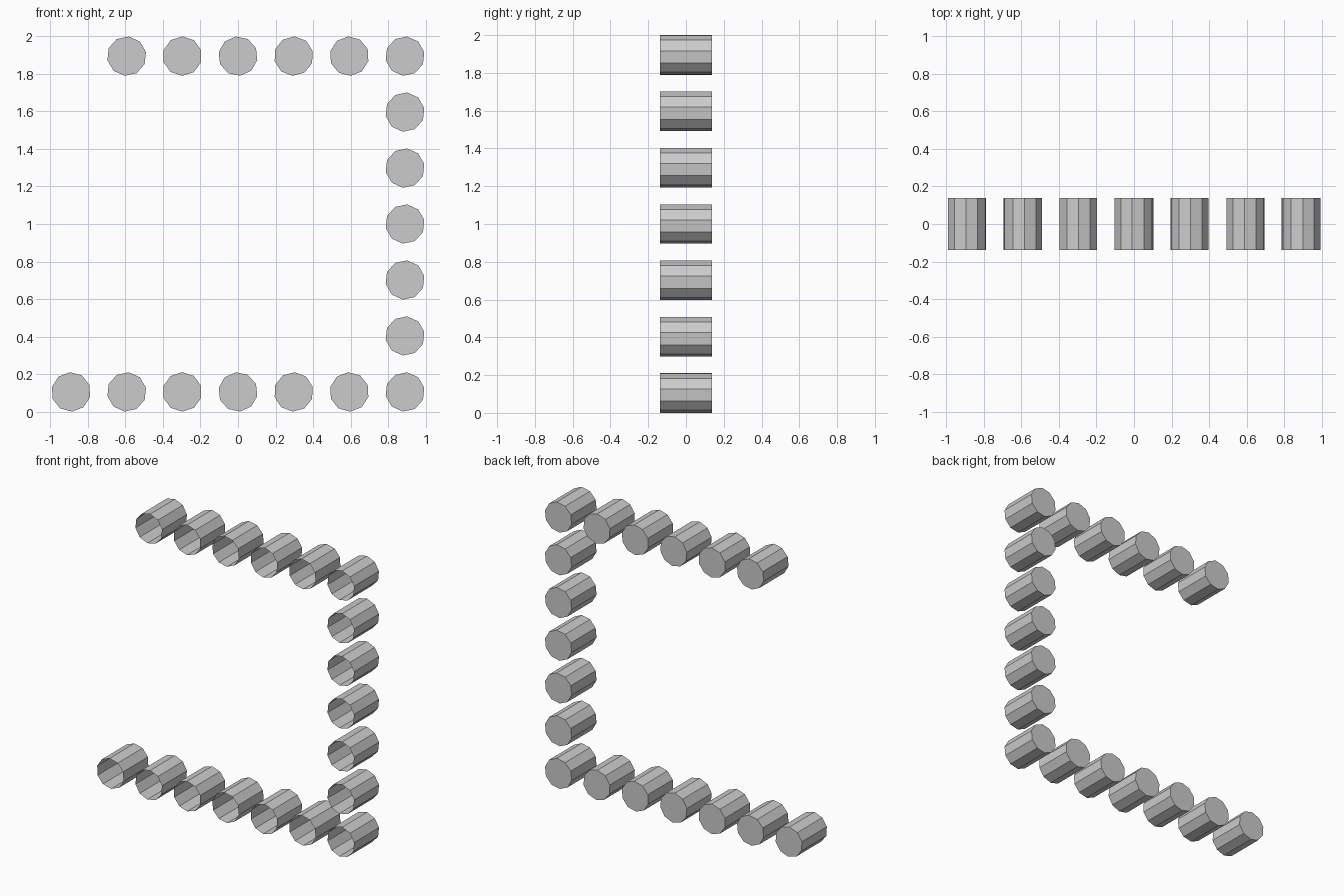
import bpy, bmesh, math
from mathutils import Matrix

if "Cube" in bpy.data.objects:
    bpy.data.objects.remove(bpy.data.objects["Cube"])

RADIUS, DEPTH, SIDES = 0.105, 0.275, 10
STEP_X, STEP_Z = 0.2967, 0.2983


def cup_mesh():
    # Thin ten-sided cup: open at the front (-y), closed at the back
    bm = bmesh.new()
    bmesh.ops.create_cone(bm, cap_ends=True, cap_tris=False, segments=SIDES,
                          radius1=RADIUS, radius2=RADIUS, depth=DEPTH,
                          matrix=Matrix.Rotation(math.pi / 2, 4, 'X'))
    front = [f for f in bm.faces if f.calc_center_median().y < -DEPTH * 0.4]
    bmesh.ops.delete(bm, geom=front, context='FACES_ONLY')
    me = bpy.data.meshes.new("light_cup")
    bm.to_mesh(me)
    bm.free()
    return me


mesh = cup_mesh()


def add_cup(name, col, row):
    ob = bpy.data.objects.new(name, mesh)
    ob.location = (col * STEP_X, 0, RADIUS + row * STEP_Z)
    # slight uneven turn about the cup's own axis
    ob.rotation_euler.y = math.radians(((col * 3 + row * 5) % 5 - 2) * 3)
    bpy.context.collection.objects.link(ob)


# Bottom row of seven
for c in range(-3, 4):
    add_cup(f"bottom_cup_{c + 4}", c, 0)

# Right column between the rows
for r in range(1, 6):
    add_cup(f"side_cup_{r}", 3, r)

# Top row of six, left corner left empty
for c in range(-2, 4):
    add_cup(f"top_cup_{c + 3}", c, 6)
